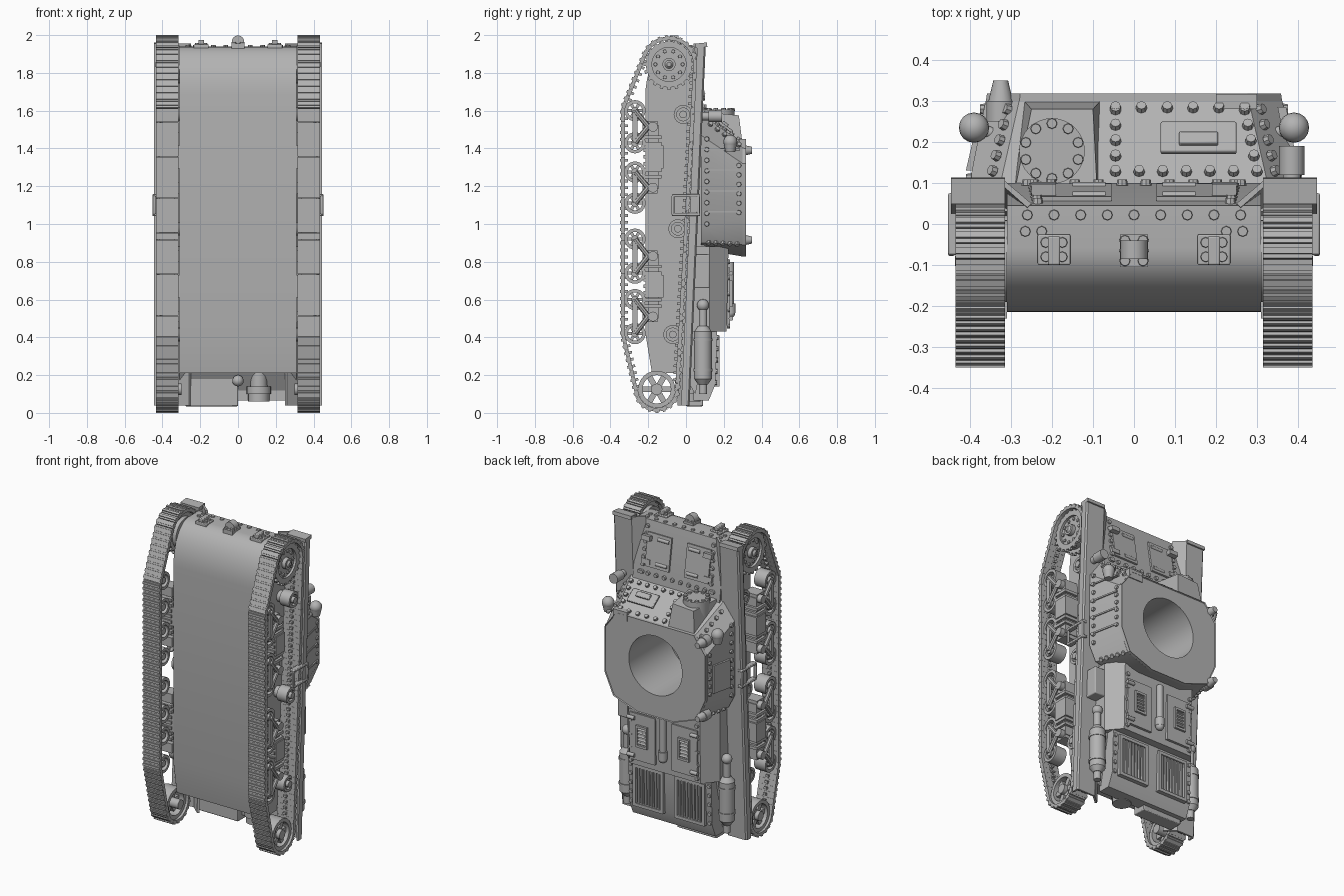
import bpy, bmesh, math
from mathutils import Vector, Matrix, geometry

if "Cube" in bpy.data.objects:
    bpy.data.objects.remove(bpy.data.objects["Cube"])

GREY = (0.45, 0.45, 0.45, 1)
mat = bpy.data.materials.new("plain grey")
mat.use_nodes = True
mat.diffuse_color = GREY
mat.node_tree.nodes["Principled BSDF"].inputs["Base Color"].default_value = GREY
X, Y, Z = Vector((1, 0, 0)), Vector((0, 1, 0)), Vector((0, 0, 1))


def shade(ob):
    bpy.ops.object.select_all(action="DESELECT")
    ob.select_set(True)
    bpy.context.view_layer.objects.active = ob
    bpy.ops.object.shade_smooth_by_angle(angle=math.radians(32))


def finish(bm, name, mirror=False, smooth=True, bevel=0):
    bmesh.ops.recalc_face_normals(bm, faces=bm.faces)
    me = bpy.data.meshes.new(name)
    bm.to_mesh(me)
    bm.free()
    me.materials.append(mat)
    ob = bpy.data.objects.new(name, me)
    bpy.context.collection.objects.link(ob)
    if smooth:
        shade(ob)
    if bevel:
        m = ob.modifiers.new("bevel", "BEVEL")
        m.width, m.segments = bevel, 2
    if mirror:
        ob.modifiers.new("mirror", "MIRROR")
    return ob


def box(bm, x, y, z, tilt=0):
    """Box from three (low, high) ranges, tilted about the x axis through its centre."""
    mid = Vector([(a + b) / 2 for a, b in (x, y, z)])
    size = [b - a for a, b in (x, y, z)]
    bmesh.ops.create_cube(bm, size=1, matrix=Matrix.Translation(mid)
                          @ Matrix.Rotation(tilt, 4, "X") @ Matrix.Diagonal((*size, 1)))


def rod(bm, a, b, r, r2=None, n=16):
    a, b = Vector(a), Vector(b)
    rot = (b - a).to_track_quat("Z", "Y").to_matrix().to_4x4()
    bmesh.ops.create_cone(bm, cap_ends=True, segments=n, radius1=r, radius2=r if r2 is None else r2,
                          depth=(b - a).length, matrix=Matrix.Translation((a + b) / 2) @ rot)


def ball(bm, p, r):
    bmesh.ops.create_uvsphere(bm, u_segments=16, v_segments=10, radius=r, matrix=Matrix.Translation(p))


def loft(bm, low, high):
    """Closed solid between two matching rings of points."""
    a, b = [[bm.verts.new(p) for p in ring] for ring in (low, high)]
    for i in range(len(a)):
        j = (i + 1) % len(a)
        bm.faces.new((a[i], a[j], b[j], b[i]))
    bm.faces.new(a[::-1])
    return bm.faces.new(b)


def prism(bm, yz, x0, x1):
    loft(bm, [(x0, *p) for p in yz], [(x1, *p) for p in yz])


def hoop(bm, c, r, r_in, x0, x1, n=24):
    """Flat ring around the x axis."""
    ring = []
    for i in range(n):
        t = Vector((0, math.cos(i * math.tau / n), math.sin(i * math.tau / n)))
        ring.append([bm.verts.new(Vector((x, *c)) + t * q) for q, x in
                     ((r, x0), (r, x1), (r_in, x1), (r_in, x0))])
    for a, b in zip(ring, ring[1:] + ring[:1]):
        for k in range(4):
            bm.faces.new((a[k], b[k], b[(k + 1) % 4], a[(k + 1) % 4]))


def spokes(bm, c, r0, r1, x0, x1, n, width):
    for i in range(n):
        t = i * math.tau / n
        way = Vector((0, math.cos(t), math.sin(t)))
        bmesh.ops.create_cube(bm, size=1, matrix=Matrix.Translation(
            Vector(((x0 + x1) / 2, *c)) + way * (r0 + r1) / 2) @ Matrix.Rotation(t, 4, "X")
            @ Matrix.Diagonal((x1 - x0, r1 - r0, width, 1)))


rivet_mesh = bmesh.new()


def rivets(a, b, count, normal, r=0.014):
    a, b, normal = Vector(a), Vector(b), Vector(normal).normalized()
    for i in range(count):
        p = a.lerp(b, i / max(1, count - 1))
        rod(rivet_mesh, p - normal * 0.006, p + normal * 0.008, r, r * 0.85, 8)


def outline(pts, y):
    """Left half outline (x, z) completed by symmetry, at height y."""
    return [(x, y, z) for x, z in pts] + [(-x, y, z) for x, z in reversed(pts)]


# Main hull with rounded nose
bm = bmesh.new()
nose = [(-.06 - .155 * math.cos(t), 1.68 + .26 * math.sin(t)) for t in [k * math.pi / 20 for k in range(11)]]
prism(bm, nose + [(.045, 1.94), (.1, 1.58), (.11, .4), (.05, .1), (-.02, .21), (-.18, .21), (-.215, .42)],
      -.31, .31)
hull = finish(bm, "hull", smooth=False)

# Superstructure with slanted walls and clipped rear corners
foot = [(.33, 1.58), (.405, 1.47), (.405, .99), (.36, .9), (.2, .865)]
head = [(.28, 1.43), (.362, 1.32), (.362, 1.03), (.3, .89), (.13, .828)]
bm = bmesh.new()
loft(bm, outline(foot, .08), outline(head, .3))
body = finish(bm, "superstructure", smooth=False)
bm = bmesh.new()
top = loft(bm, outline(head, .295), outline([(x * .99, z) for x, z in head], .318))
bmesh.ops.inset_region(bm, faces=[top], thickness=.022, depth=0)
bmesh.ops.inset_region(bm, faces=[top], thickness=.004, depth=-.007)
roof = finish(bm, "roof_plate", smooth=False)

# Turret well cut through roof and hull
bm = bmesh.new()
rod(bm, (0, -.1, 1.16), (0, .6, 1.16), .19, n=64)
cutter = finish(bm, "turret_well_cutter")
cutter.hide_render = True
for ob in (hull, body, roof):
    m = ob.modifiers.new("well", "BOOLEAN")
    m.operation, m.solver, m.object = "DIFFERENCE", "EXACT", cutter
    bpy.context.view_layer.objects.active = ob
    bpy.ops.object.modifier_apply(modifier="well")
    shade(ob)
bpy.data.objects.remove(cutter)

# Gunner bulge on the front plate
bm = bmesh.new()
loft(bm, [(-.3, .08, 1.4), (-.07, .08, 1.4), (-.08, .302, 1.4), (-.27, .302, 1.4)],
     [(-.29, .085, 1.585), (-.09, .085, 1.595), (-.1, .28, 1.575), (-.25, .28, 1.565)])
rod(bm, (-.2, .178, 1.5), (-.2, .178, 1.605), .08, n=32)
finish(bm, "front_bulge")
for i in range(10):
    t = i * math.tau / 10 + math.pi / 2
    rivets((-.2 + .067 * math.cos(t), .178 + .067 * math.sin(t), 1.605), (0, 0, 0), 1, Z)

# Driver visor, roof block and glacis hatches
slope = (0, .59, .81)
bm = bmesh.new()
box(bm, (.065, .25), (.165, .255), (1.505, 1.521), -.63)
box(bm, (.11, .205), (.185, .22), (1.505, 1.54), -.63)
finish(bm, "driver_visor", bevel=.004)
bm = bmesh.new()
box(bm, (.2, .3), (.28, .317), (1.39, 1.45))
finish(bm, "roof_block")
bm = bmesh.new()
box(bm, (.055, .225), (.063, .083), (1.66, 1.87), .155)
for z in (1.69, 1.84):
    box(bm, (.19, .25), (.07, .1), (z - .015, z + .015), .155)
    rod(bm, (.07, .09 - (z - 1.69) * .15, z), (.15, .09 - (z - 1.69) * .15, z), .012)
finish(bm, "glacis_hatches", True)

# Nose towing lugs
bm = bmesh.new()
box(bm, (.155, .235), (-.1, -.025), (1.92, 1.95))
box(bm, (.18, .21), (-.1, -.03), (1.95, 1.975))
finish(bm, "towing_lugs", True, bevel=.004)
bm = bmesh.new()
box(bm, (-.034, .034), (-.105, -.025), (1.92, 1.955))
rod(bm, (0, -.085, 1.965), (0, -.04, 1.965), .033)
finish(bm, "nose_lug")

# Track guards following the slanted upper run
bm = bmesh.new()
section = [(.25, -.055), (.315, 0), (.437, 0), (.446, -.008), (.446, -.045), (.434, -.045),
           (.434, -.012), (.32, -.012), (.26, -.065)]
loft(bm, *[[(x, y + .017 + .045 * z, z) for x, y in section] for z in (.04, 1.955)])
box(bm, (.314, .446), (.05, .112), (1.935, 1.958), .1)
finish(bm, "track_guards", True)

# Track belt: links spaced along the hull of the wheel circles
WHEELS = (1.6, 1.43, 1.275, 1.11, .92, .74, .6, .42)
circles = [(-.09, 1.845, .138), (-.155, .125, .108), (-.27, 1.6, .063), (-.27, .42, .063)]
pts = [(y + r * math.cos(k * math.tau / 72), z + r * math.sin(k * math.tau / 72))
       for y, z, r in circles for k in range(72)]
loop = [Vector(pts[i]) for i in geometry.convex_hull_2d(pts)]
steps = [(a, b, (b - a).length) for a, b in zip(loop, loop[1:] + loop[:1])]
total, links = sum(s[2] for s in steps), 116
bm = bmesh.new()
for i in range(links):
    d = i * total / links
    for a, b, length in steps:
        if d <= length:
            break
        d -= length
    way = (b - a).normalized()
    p = a + way * d
    out = Vector((0, way.y, -way.x))
    if out.dot(Vector((0, p.x + .15, p.y - 1))) < 0:
        out = -out
    frame = Matrix((X, out.cross(X), out)).transposed().to_4x4()
    for size, lift in (((.12, .036, .02), 0), ((.12, .015, .01), .012), ((.02, .014, .02), -.015)):
        bmesh.ops.create_cube(bm, size=1, matrix=Matrix.Translation(Vector((.375, *p)) + out * lift)
                              @ frame @ Matrix.Diagonal((*size, 1)))
finish(bm, "tracks", True, smooth=False)

# Drive sprocket with teeth and bolts
bm = bmesh.new()
c = (-.09, 1.845)
rod(bm, (.31, *c), (.4, *c), .1, n=32)
for x0, x1 in ((.335, .35), (.4, .415)):
    hoop(bm, c, .122, .09, x0, x1, 40)
    spokes(bm, c, .115, .135, x0, x1, 20, .018)
rod(bm, (.4, *c), (.425, *c), .035)
rod(bm, (.425, *c), (.436, *c), .022, .012)
finish(bm, "drive_sprockets", True)
for i in range(10):
    t = i * math.tau / 10
    for s in (-1, 1):
        rivets((s * .4, c[0] + .072 * math.cos(t), c[1] + .072 * math.sin(t)), (0, 0, 0), 1, X * s, .011)

# Spoked idler, road wheels and return rollers
bm = bmesh.new()
c = (-.155, .125)
hoop(bm, c, .098, .075, .33, .42, 32)
spokes(bm, c, .02, .08, .365, .4, 6, .03)
rod(bm, (.3, *c), (.425, *c), .03)
finish(bm, "idlers", True)
bm = bmesh.new()
for z in WHEELS:
    hoop(bm, (-.27, z), .056, .038, .335, .415)
    spokes(bm, (-.27, z), .01, .042, .36, .395, 6, .016)
    rod(bm, (.34, -.27, z), (.42, -.27, z), .02)
finish(bm, "road_wheels", True)
bm = bmesh.new()
for y, z in ((-.015, 1.58), (-.043, .975), (-.07, .415)):
    hoop(bm, (y, z), .05, .034, .34, .41)
    rod(bm, (.3, y, z), (.395, y, z), .036)
    rod(bm, (.39, y, z), (.42, y, z), .02)
finish(bm, "return_rollers", True)

# Sprung bogies: rocker arms, pivots, stacked springs
bm = bmesh.new()
for za, zb in zip(WHEELS[::2], WHEELS[1::2]):
    zm = (za + zb) / 2
    for z in (za, zb):
        rod(bm, (.42, -.27, z), (.42, -.2, zm), .014, n=8)
    box(bm, (.412, .428), (-.283, -.257), (zb, za))
    rod(bm, (.3, -.175, zm), (.43, -.175, zm), .026)
    box(bm, (.31, .4), (-.23, -.15), (zm - .03, zm + .03))
for mid in (1.355, .67):
    box(bm, (.31, .4), (-.2, -.145), (mid - .17, mid + .17))
    box(bm, (.31, .42), (-.215, -.12), (mid - .06, mid + .06))
    for k in range(-3, 4):
        box(bm, (.32, .415), (-.225, -.13), (mid + k * .035 - .009, mid + k * .035 + .009))
finish(bm, "bogies", True)

# Engine deck: upright skirt, raised bay, louvred hatches, centre pipe
bm = bmesh.new()
box(bm, (-.33, .33), (.03, .125), (.43, .88))
loft(bm, [(.33, .125, .88), (.33, .125, .43), (-.33, .125, .43), (-.33, .125, .88)],
     [(.255, .225, .88), (.255, .215, .43), (-.255, .215, .43), (-.255, .225, .88)])
finish(bm, "engine_bay")
bm = bmesh.new()
box(bm, (.06, .24), (.215, .232), (.47, .77))
for z in ((.56, .575), (.685, .7)):
    box(bm, (.11, .19), (.23, .245), z)
for x in (.11, .178):
    box(bm, (x, x + .012), (.23, .245), (.56, .7))
for k in range(5):
    box(bm, (.12, .18), (.23, .24), (.58 + k * .022, .59 + k * .022), .5)
for z in (.5, .74):
    rod(bm, (.2, .238, z), (.25, .238, z), .012)
finish(bm, "engine_hatches", True)
bm = bmesh.new()
rod(bm, (0, .235, .55), (0, .235, .8), .02)
rod(bm, (0, .235, .53), (0, .235, .58), .028)
ball(bm, (0, .235, .53), .026)
finish(bm, "centre_pipe")

# Rear deck with slatted grilles
bm = bmesh.new()
prism(bm, [(.165, .43), (.155, .15), (.12, .065), (.04, .065), (.03, .43)], -.295, .295)
finish(bm, "rear_deck")
bm = bmesh.new()
for x in ((.04, .06), (.235, .255)):
    box(bm, x, (.15, .178), (.15, .4))
for z in ((.14, .16), (.39, .41)):
    box(bm, (.04, .255), (.15, .178), z)
for k in range(7):
    box(bm, (.069 + k * .024, .08 + k * .024), (.155, .172), (.15, .4))
finish(bm, "rear_grilles", True)

# Exhaust silencers and stowage box
bm = bmesh.new()
for z0, z1, r0, r1 in ((.18, .43, .047, .047), (.43, .46, .047, .025), (.15, .18, .025, .047),
                       (.1, .58, .022, .022), (.22, .235, .051, .051), (.38, .395, .051, .051)):
    rod(bm, (.355, .09, z0), (.355, .09, z1), r0, r1, 24)
ball(bm, (.355, .09, .57), .032)
finish(bm, "silencers", True)
bm = bmesh.new()
box(bm, (.32, .4), (.04, .125), (.66, .84))
finish(bm, "stowage_box", bevel=.006)

# Rear box and towing coupling
bm = bmesh.new()
box(bm, (-.28, 0), (.0, .09), (.035, .19))
finish(bm, "rear_box", bevel=.005)
bm = bmesh.new()
for z0, z1, r in ((.14, .22, .045), (.1, .14, .064), (.06, .1, .056)):
    rod(bm, (.11, .02, z0), (.11, .02, z1), r, n=24)
ball(bm, (0, -.03, .17), .03)
finish(bm, "rear_coupling")

# Headlights, horn and antenna posts
bm = bmesh.new()
ball(bm, (.39, .235, 1.435), .037)
rod(bm, (.39, .235, 1.38), (.39, .235, 1.435), .025, .037)
rod(bm, (.34, .22, 1.4), (.39, .235, 1.4), .014)
finish(bm, "headlights", True)
bm = bmesh.new()
rod(bm, (.385, .08, 1.57), (.385, .15, 1.57), .022)
rod(bm, (.385, .12, 1.57), (.385, .19, 1.57), .031)
finish(bm, "horn")
bm = bmesh.new()
for z in (1.39, .915):
    rod(bm, (-.325, .25, z), (-.325, .3, z), .035)
    rod(bm, (-.325, .3, z), (-.325, .35, z), .03, .018)
finish(bm, "antenna_posts")

# Side grab loops, wall ribs and side port
bm = bmesh.new()
for z in (1.05, 1.15):
    box(bm, (.42, .453), (-.075, .075), (z - .008, z + .008))
for y in (-.07, .065):
    box(bm, (.437, .453), (y - .008, y + .008), (1.05, 1.15))
finish(bm, "side_loops", True, bevel=.004)
bm = bmesh.new()
for k in range(4):
    loft(bm, *[[(.39, .09, z), (.41, .09, z), (.371, .285, z), (.35, .285, z)]
               for z in (1.06 + k * .11, 1.07 + k * .11)])
finish(bm, "wall_ribs")
bm = bmesh.new()
loft(bm, *[[(-.4 - d, .13, 1.06), (-.4 - d, .13, 1.24), (-.37 - d, .26, 1.24), (-.37 - d, .26, 1.06)]
           for d in (-.02, .01)])
finish(bm, "side_port")

# Rivet rows
rivets((-.045, .13, 1.56), (-.045, .28, 1.45), 5, slope)
rivets((.3, .13, 1.557), (.27, .28, 1.45), 5, slope)
rivets((-.045, .285, 1.447), (.27, .285, 1.447), 6, slope)
rivets((-.045, .13, 1.56), (.3, .13, 1.56), 7, slope)
rivets((-.26, .1, 1.62), (.26, .1, 1.62), 10, Y)
rivets((-.26, .022, 1.94), (.26, .022, 1.94), 9, Z)
for s in (-1, 1):
    rivets((s * .235, .055, 1.9), (s * .245, .1, 1.62), 7, Y)
    rivets((s * .225, -.018, 1.94), (s * .265, -.018, 1.94), 2, Z)
    rivets((s * .402, .11, 1.0), (s * .402, .11, 1.45), 9, X * s)
    rivets((s * .367, .28, 1.06), (s * .367, .28, 1.31), 6, X * s)
    rivets((s * .345, .13, 1.53), (s * .31, .28, 1.42), 5, (s * .8, .3, .55))
    rivets((s * .352, .12, .9), (s * .31, .27, .893), 5, (s * .6, .2, -.7))
    rivets((s * .235, .224, .46), (s * .235, .226, .8), 5, Y)
    rivets((s * .28, .165, .4), (s * .28, .157, .16), 5, Y)
    for x in (.175, .215):
        rivets((s * x, -.08, 1.95), (s * x, -.045, 1.95), 2, Z)
    rivets((s * .022, -.09, 1.955), (s * .022, -.04, 1.955), 3, Z)
finish(rivet_mesh, "rivets")
